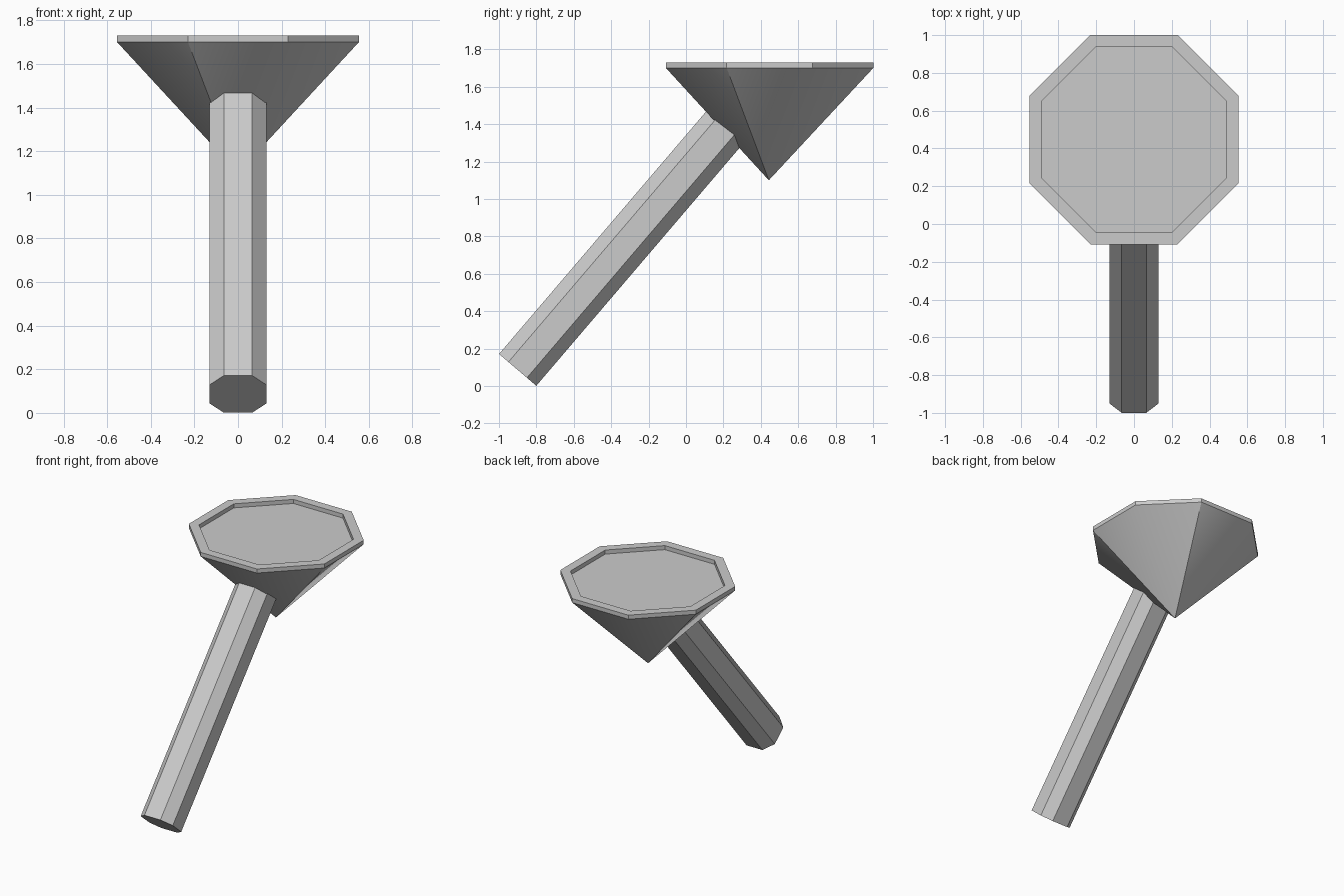
import bpy, bmesh
from math import cos, sin, pi, radians
from mathutils import Vector

if "Cube" in bpy.data.objects:
    bpy.data.objects.remove(bpy.data.objects["Cube"])


def finish(bm, name):
    bmesh.ops.recalc_face_normals(bm, faces=bm.faces)
    mesh = bpy.data.meshes.new(name)
    bm.to_mesh(mesh)
    bm.free()
    obj = bpy.data.objects.new(name, mesh)
    bpy.context.collection.objects.link(obj)
    return obj


def bridge(bm, a, b):
    n = len(a)
    return [bm.faces.new((a[i], a[(i + 1) % n], b[(i + 1) % n], b[i])) for i in range(n)]


# Head: octagonal cone with a thin raised rim and a shallow recess
bm = bmesh.new()


def ring(radius, z):
    return [bm.verts.new((radius * cos(pi / 8 + i * pi / 4),
                          0.447 + radius * sin(pi / 8 + i * pi / 4), z)) for i in range(8)]


apex = bm.verts.new((0, 0.443, 1.10))
lower, upper = ring(0.6, 1.70), ring(0.6, 1.73)
inner, floor = ring(0.53, 1.73), ring(0.53, 1.70)
for i in range(8):
    bm.faces.new((apex, lower[(i + 1) % 8], lower[i])).smooth = True
bridge(bm, lower, upper)
bridge(bm, upper, inner)
bridge(bm, inner, floor)
bm.faces.new(floor)
# Every other ridge of the cone stays sharp, as does the rim
for e in bm.edges:
    if apex in e.verts:
        e.smooth = lower.index(e.other_vert(apex)) % 2 == 0
    else:
        e.smooth = False
finish(bm, "head")

# Handle: chamfered square bar leaning into the cone
bm = bmesh.new()
angle = radians(49.5)
axis = Vector((0, cos(angle), sin(angle)))
side = Vector((1, 0, 0))
up = Vector((0, -sin(angle), cos(angle)))
start = Vector((0, -0.90, 0.086))
w, c = 0.131, 0.065
profile = [(w, -c), (w, c), (c, w), (-c, w), (-w, c), (-w, -c), (-c, -w), (c, -w)]
ends = [[bm.verts.new(start + axis * d + side * x + up * y) for x, y in profile]
        for d in (0, 1.77)]
bridge(bm, *ends)
for end in ends:
    bm.faces.new(end)
finish(bm, "handle")
